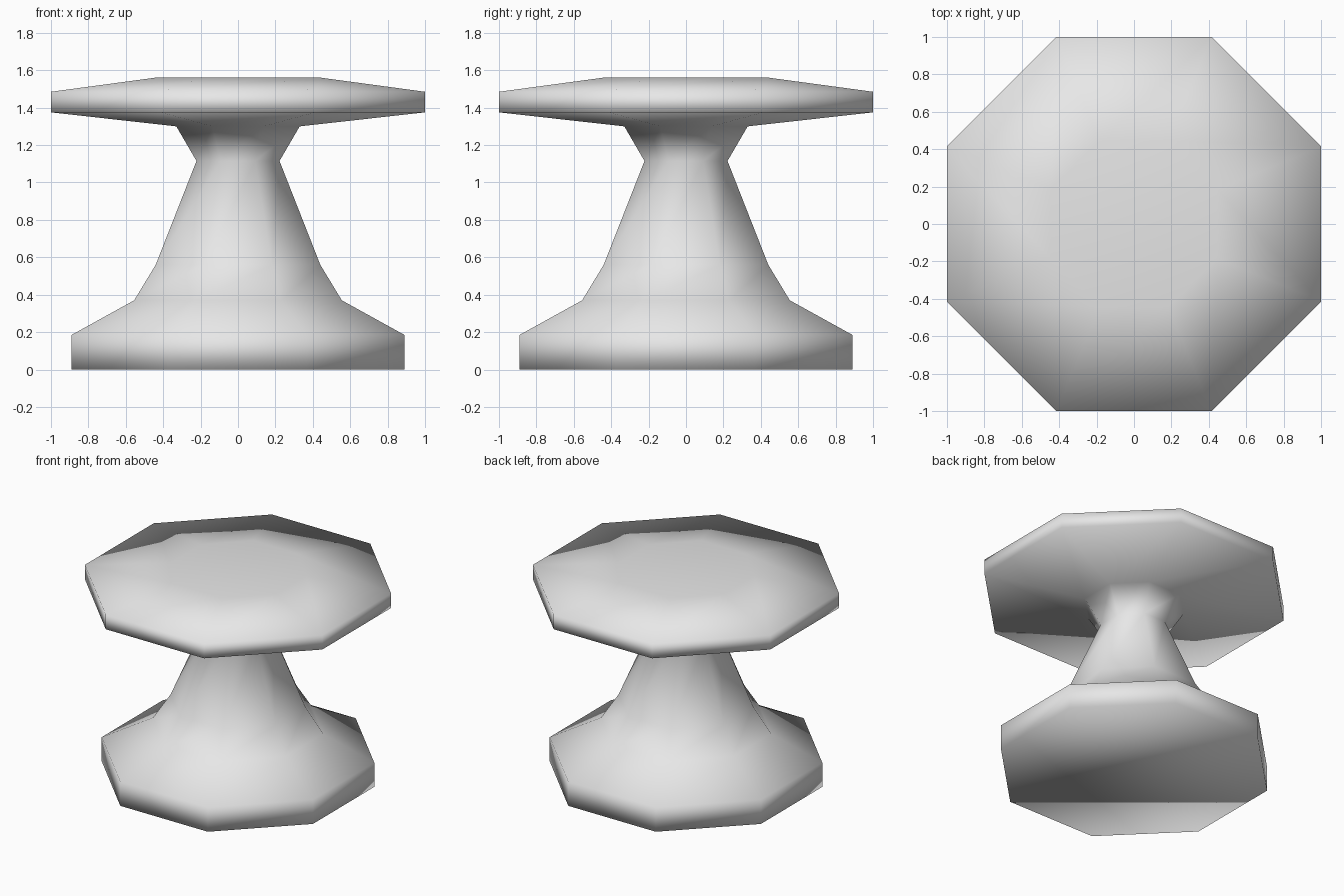
import bpy
import bmesh
from math import cos, sin, pi

cube = bpy.data.objects.get("Cube")
if cube:
    bpy.data.objects.remove(cube, do_unlink=True)

SIDES = 8

# Half width across the flats and height of each ring, from foot to top
PROFILE = [
    (0.89, 0.0), (0.89, 0.185),      # foot rim
    (0.555, 0.37), (0.44, 0.56),     # foot slope
    (0.222, 1.115), (0.33, 1.30),    # column and neck
    (1.0, 1.375), (1.0, 1.485),      # top rim
    (0.445, 1.56),                   # raised centre of the top
]


def make_material(name, colour):
    mat = bpy.data.materials.new(name)
    mat.use_nodes = True
    mat.diffuse_color = colour
    mat.node_tree.nodes["Principled BSDF"].inputs["Base Color"].default_value = colour
    return mat


def add_ring(bm, half_width, z):
    radius = half_width / cos(pi / SIDES)
    angles = [(i + 0.5) * 2 * pi / SIDES for i in range(SIDES)]
    return [bm.verts.new((radius * cos(a), radius * sin(a), z)) for a in angles]


# Eight-sided pedestal table turned from one profile
bm = bmesh.new()
rings = [add_ring(bm, w, z) for w, z in PROFILE]
for low, high in zip(rings, rings[1:]):
    for i in range(SIDES):
        j = (i + 1) % SIDES
        bm.faces.new((low[i], low[j], high[j], high[i]))

# Closed underside and top
bm.faces.new(rings[0][::-1])
bm.faces.new(rings[-1])

# Soft shading over the whole surface
for face in bm.faces:
    face.smooth = True

mesh = bpy.data.meshes.new("pedestal_table")
bm.to_mesh(mesh)
bm.free()
mesh.materials.append(make_material("light_grey", (0.8, 0.8, 0.8, 1.0)))
table = bpy.data.objects.new("pedestal_table", mesh)
bpy.context.collection.objects.link(table)
